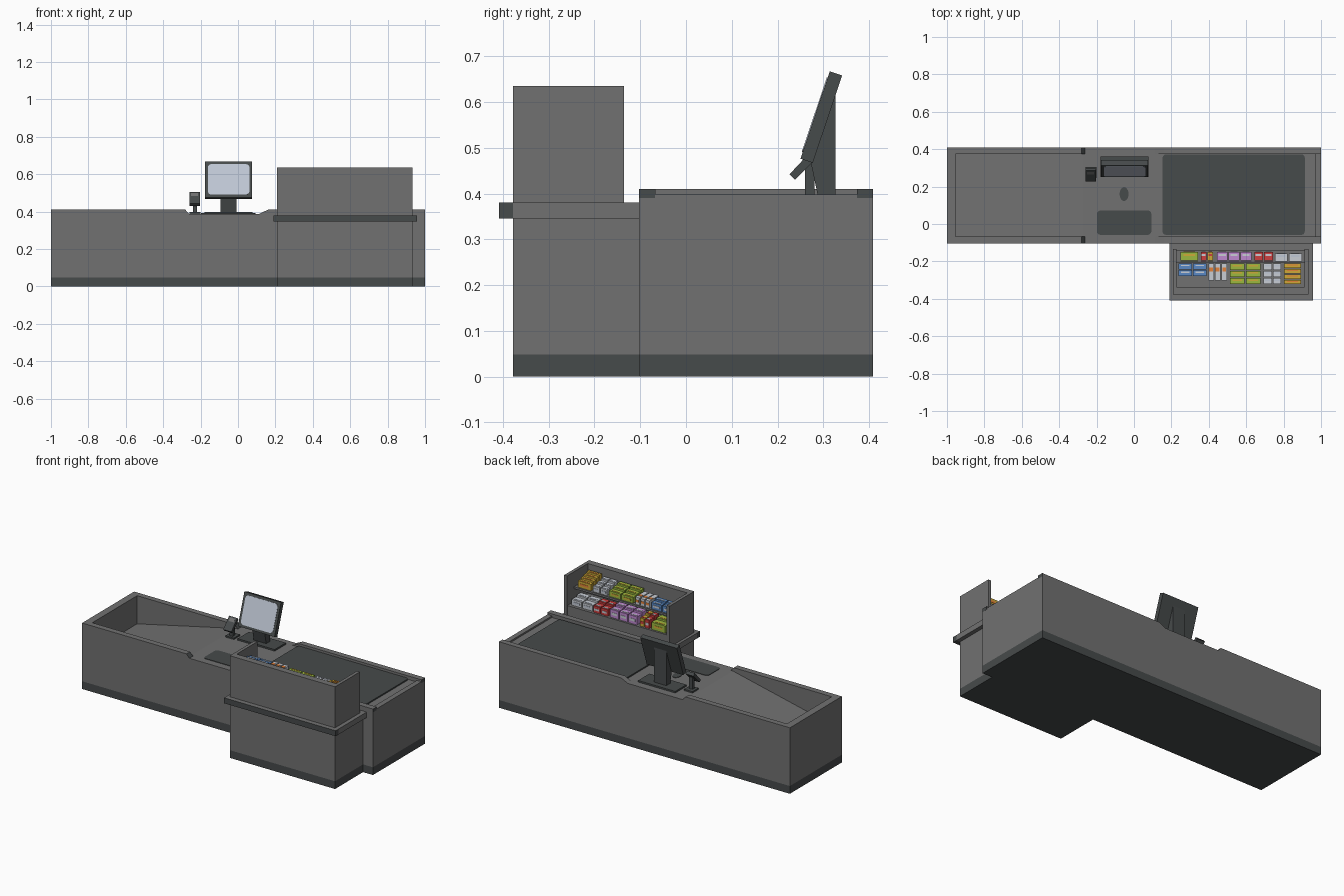
import bpy, bmesh, math
from mathutils import Matrix, Vector

if "Cube" in bpy.data.objects:
    bpy.data.objects.remove(bpy.data.objects["Cube"])


def material(name, rgb):
    m = bpy.data.materials.new(name)
    m.diffuse_color = (*rgb, 1)
    m.use_nodes = True
    m.node_tree.nodes["Principled BSDF"].inputs["Base Color"].default_value = m.diffuse_color
    return m


GREY = material("grey", (0.165, 0.165, 0.165))
DARK = material("dark_grey", (0.062, 0.069, 0.070))
SCREEN = material("pale_screen", (0.52, 0.57, 0.66))
BLUE = material("blue", (0.10, 0.25, 0.56))
GREEN = material("green", (0.33, 0.48, 0.05))
PURPLE = material("purple", (0.52, 0.25, 0.63))
ORANGE = material("orange", (0.78, 0.22, 0.04))
RED = material("red", (0.62, 0.05, 0.05))
WHITE = material("white", (0.58, 0.61, 0.66))
YELLOW = material("yellow", (0.62, 0.40, 0.04))


def prism(name, pts, axis, a, b, mats, rule=None):
    """Extrude a 2D outline along an axis; rule(normal, centre) picks the material."""
    place = {'x': lambda p, t: (t, p[0], p[1]),
             'y': lambda p, t: (p[0], t, p[1]),
             'z': lambda p, t: (p[0], p[1], t)}[axis]
    bm = bmesh.new()
    lo = [bm.verts.new(place(p, a)) for p in pts]
    hi = [bm.verts.new(place(p, b)) for p in pts]
    bm.faces.new(lo)
    bm.faces.new(hi)
    for i in range(len(pts)):
        j = (i + 1) % len(pts)
        bm.faces.new((lo[i], lo[j], hi[j], hi[i]))
    bmesh.ops.recalc_face_normals(bm, faces=bm.faces)
    me = bpy.data.meshes.new(name)
    bm.to_mesh(me)
    bm.free()
    ob = bpy.data.objects.new(name, me)
    bpy.context.collection.objects.link(ob)
    mats = mats if isinstance(mats, list) else [mats]
    for m in mats:
        me.materials.append(m)
    if rule:
        for p in me.polygons:
            p.material_index = rule(p.normal, p.center)
    return ob


def box(name, x0, x1, y0, y1, z0, z1, mats, rule=None):
    return prism(name, [(x0, y0), (x1, y0), (x1, y1), (x0, y1)], 'z', z0, z1, mats, rule)


def rounded(cx, cy, w, d, r, n=5):
    """Outline of a rectangle with rounded corners."""
    pts = []
    for k, (sx, sy) in enumerate([(1, 1), (-1, 1), (-1, -1), (1, -1)]):
        for i in range(n + 1):
            t = math.pi / 2 * (k + i / n)
            pts.append((cx + sx * (w / 2 - r) + r * math.cos(t),
                        cy + sy * (d / 2 - r) + r * math.sin(t)))
    return pts


# Counter body: notched outline with the tray and belt well cut out
Y0, Y1, FLOOR, RIM, FOOT = -0.103, 0.408, 0.388, 0.41, 0.048
body = prism("counter_body",
             [(-1, FOOT), (1, FOOT), (1, RIM), (0.16, RIM), (0.115, FLOOR),
              (-0.262, FLOOR), (-0.282, RIM), (-1, RIM)],
             'y', Y0, Y1, [GREY, DARK],
             lambda n, c: 1 if 0.1 < n.x < 0.95 else 0)
cutter = prism("well_cutter",
               [(-0.955, 0.235), (-0.275, FLOOR), (0.968, FLOOR), (0.968, 0.398),
                (1.1, 0.398), (1.1, 0.6), (-0.955, 0.6)],
               'y', -0.067, 0.373, GREY)
mod = body.modifiers.new("well", 'BOOLEAN')
mod.operation = 'DIFFERENCE'
mod.solver = 'EXACT'
mod.object = cutter
bpy.context.view_layer.objects.active = body
body.select_set(True)
bpy.ops.object.modifier_apply(modifier="well")
cutter.hide_render = True
bpy.data.objects.remove(cutter)
for side, y in (("front", Y0), ("back", 0.373)):
    box("rim_end_cap_" + side, 0.998, 1.0005, y, y + 0.035, 0.39, RIM, DARK)

# Dark plinth under the counter and the kiosk
KX0, KX1, KY = 0.208, 0.932, -0.378
prism("plinth", [(-1, Y0), (KX0, Y0), (KX0, KY), (KX1, KY), (KX1, Y0), (1, Y0),
                 (1, Y1), (-1, Y1)], 'z', 0, FOOT, DARK)

# Belt, scale plate and sensor on the counter top
prism("conveyor_belt", rounded(0.533, 0.157, 0.76, 0.43, 0.018), 'z', FLOOR, 0.396, DARK)
prism("scanner_plate", rounded(-0.053, 0.007, 0.292, 0.13, 0.02), 'z', FLOOR, 0.391, DARK)
prism("sensor_oval", [(-0.053 + 0.024 * math.cos(i * math.pi / 10),
                       0.16 + 0.037 * math.sin(i * math.pi / 10)) for i in range(20)],
      'z', FLOOR, 0.391, DARK)

# Monitor with stand
box("monitor_base", -0.178, 0.077, 0.25, 0.36, FLOOR, 0.398, DARK)
prism("monitor_post", [(0.288, 0.395), (0.326, 0.395), (0.326, 0.625), (0.288, 0.51), (0.27, 0.48)],
      'x', -0.093, -0.007, DARK)
prism("monitor_case", [(0.25, 0.476), (0.277, 0.467), (0.341, 0.658), (0.314, 0.667)],
      'x', -0.176, 0.076, DARK)
tilt = math.atan2(0.064, 0.191)
display = prism("monitor_screen", rounded(0, 0, 0.222, 0.172, 0.02), 'z', -0.002, 0.002, SCREEN)
display.matrix_world = (Matrix.Translation((-0.05, 0.282, 0.5715))
                        @ Matrix.Rotation(math.pi / 2 - tilt, 4, 'X'))

# Card reader
box("reader_base", -0.258, -0.2, 0.245, 0.305, FLOOR, 0.397, DARK)
box("reader_post", -0.241, -0.218, 0.26, 0.281, 0.395, 0.47, DARK)
prism("reader_body", [(0.226, 0.442), (0.238, 0.430), (0.297, 0.490), (0.285, 0.505)],
      'x', -0.26, -0.204, DARK)
prism("reader_display", [(0.252, 0.469), (0.253, 0.467), (0.280, 0.497), (0.279, 0.4995)],
      'x', -0.25, -0.214, GREY)

# Kiosk base and ledge, with a dark front edge
box("kiosk_base", KX0, KX1, KY, Y0, FOOT, 0.346, GREY)
box("ledge", 0.19, 0.957, KY, Y0, 0.346, 0.38, GREY)
box("ledge_front_edge", 0.19, 0.957, -0.408, KY, 0.346, 0.38, [DARK, GREY],
    lambda n, c: 1 if n.z > 0.5 else 0)

# Open display case: U-shaped wall plus two shelves
prism("display_case", [(KX0, KY), (KX1, KY), (KX1, -0.135), (KX1 - 0.02, -0.135),
                       (KX1 - 0.02, -0.338), (KX0 + 0.02, -0.338), (KX0 + 0.02, -0.135),
                       (KX0, -0.135)], 'z', 0.38, 0.635, GREY)
IX0, IX1 = KX0 + 0.02, KX1 - 0.02
box("lower_shelf", IX0, IX1, -0.338, -0.138, 0.38, 0.45, GREY)
box("upper_shelf", IX0, IX1, -0.338, -0.203, 0.53, 0.542, GREY)


# Packets: columns and rows, each row taller toward the customer side
def packets(name, x0, x1, y0, y1, z, h, cols, rows, mat, stripe):
    w, d = (x1 - x0) / cols, (y1 - y0) / rows
    for c in range(cols):
        for r in range(rows):
            a, b = x0 + c * w, y1 - (r + 1) * d
            top = z + h + 0.008 * r
            tag = f"{name}_{c}_{r}"
            box(tag, a + 0.003, a + w - 0.003, b + 0.003, b + d - 0.002, z, top, mat)
            box(tag + "_label", a + 0.2 * w, a + 0.8 * w, b + 0.55 * d, b + 0.75 * d,
                top, top + 0.002, stripe)
            if r == 0:
                box(tag + "_front_label", a + 0.2 * w, a + 0.8 * w, b + d - 0.002, b + d,
                    z + 0.35 * h, z + 0.65 * h, stripe)


UP, LOW = 0.542, 0.45
packets("blue_packet", 0.235, 0.39, -0.28, -0.21, UP, 0.040, 2, 2, BLUE, WHITE)
packets("white_orange_packet", 0.395, 0.50, -0.305, -0.21, UP, 0.045, 3, 1, WHITE, ORANGE)
packets("green_packet", 0.51, 0.68, -0.325, -0.21, UP, 0.035, 2, 3, GREEN, YELLOW)
packets("white_packet", 0.69, 0.79, -0.325, -0.21, UP, 0.035, 2, 3, WHITE, SCREEN)
packets("orange_packet", 0.80, 0.895, -0.325, -0.21, UP, 0.040, 1, 4, YELLOW, ORANGE)
packets("green_box", 0.245, 0.345, -0.25, -0.148, LOW, 0.045, 1, 2, GREEN, YELLOW)
packets("red_box", 0.355, 0.39, -0.25, -0.148, LOW, 0.05, 1, 2, RED, WHITE)
packets("yellow_box", 0.39, 0.425, -0.25, -0.148, LOW, 0.05, 1, 2, YELLOW, RED)
packets("purple_box", 0.44, 0.63, -0.25, -0.148, LOW, 0.05, 3, 2, PURPLE, WHITE)
packets("red_white_box", 0.64, 0.745, -0.25, -0.148, LOW, 0.04, 2, 2, RED, WHITE)
packets("white_box", 0.75, 0.90, -0.25, -0.155, LOW, 0.035, 2, 2, WHITE, SCREEN)
